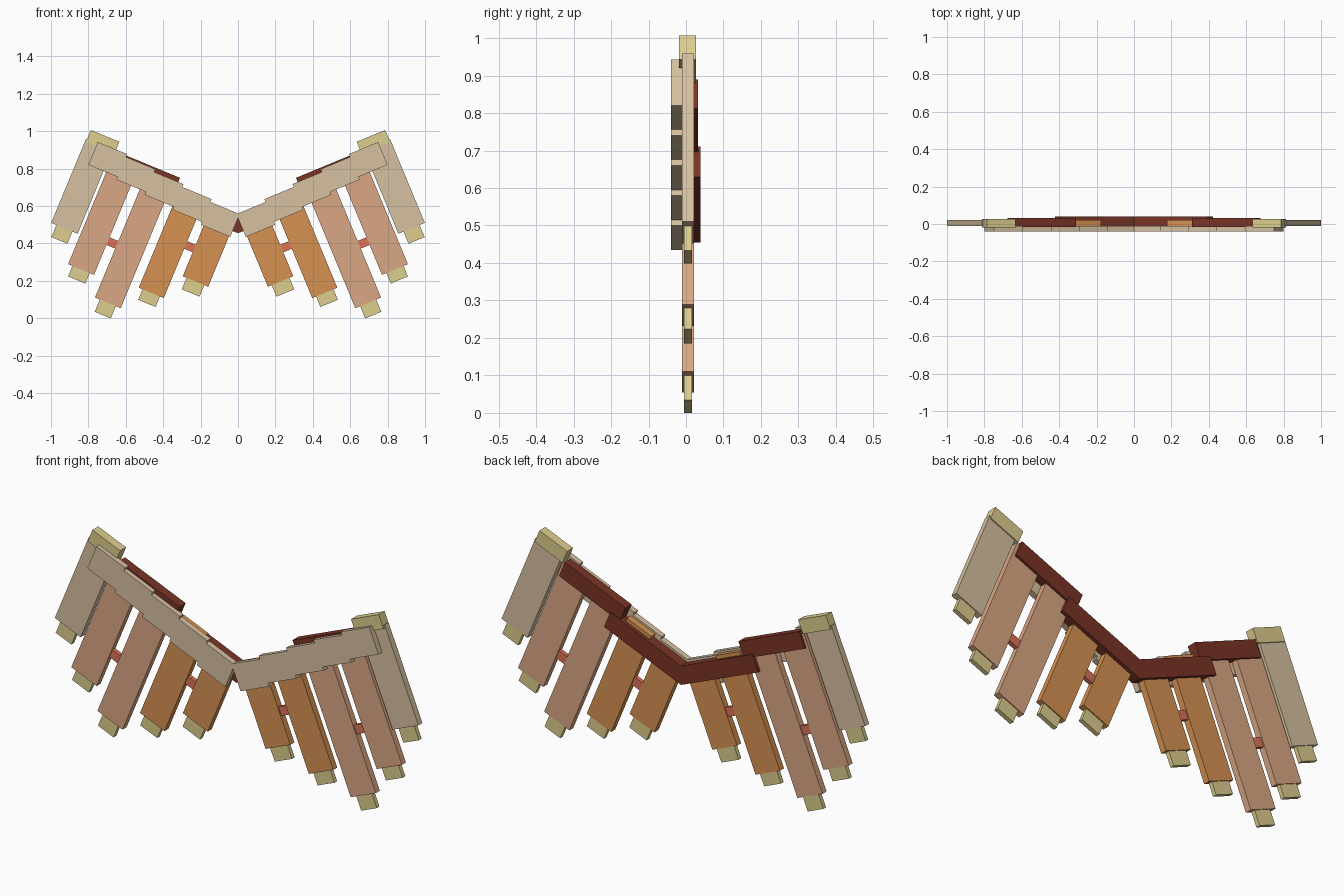
import bpy, math
from mathutils import Matrix

if "Cube" in bpy.data.objects:
    bpy.data.objects.remove(bpy.data.objects["Cube"])

TILT = math.radians(22.5)  # upward slope of each wing


def material(name, rgb):
    lin = [((c / 255 + 0.055) / 1.055) ** 2.4 for c in rgb]
    m = bpy.data.materials.new(name)
    m.diffuse_color = (*lin, 1)
    m.use_nodes = True
    m.node_tree.nodes["Principled BSDF"].inputs["Base Color"].default_value = m.diffuse_color
    return m


BEIGE = material("beige", (214, 193, 160))
SALMON = material("salmon", (218, 167, 132))
ORANGE = material("orange", (214, 145, 82))
STRAW = material("straw", (220, 205, 142))
MAROON = material("maroon", (122, 52, 37))
CORAL = material("coral", (220, 114, 88))

FACES = [(0, 1, 3, 2), (4, 6, 7, 5), (0, 4, 5, 1), (2, 3, 7, 6), (0, 2, 6, 4), (1, 5, 7, 3)]


def box(name, u, v, y, mat):
    """Box in wing space (u along the arm, v across it), built on both sides."""
    turn = Matrix.Rotation(-TILT, 3, 'Y')
    corners = [turn @ (Matrix.Identity(3).col[0] * a + Matrix.Identity(3).col[1] * b
                       + Matrix.Identity(3).col[2] * c)
               for a in u for b in y for c in v]
    for side, s in (("right", 1), ("left", -1)):
        me = bpy.data.meshes.new(f"{name}_{side}")
        faces = FACES if s == 1 else [f[::-1] for f in FACES]
        me.from_pydata([(s * p.x, p.y, p.z) for p in corners], [], faces)
        me.materials.append(mat)
        bpy.context.collection.objects.link(bpy.data.objects.new(f"{name}_{side}", me))


# feathers: u start, u end, bottom, top, colour, tip inset, tip length
feathers = [
    (0.212, 0.359, 0.095, 0.490, ORANGE, 0.022, 0.067),
    (0.408, 0.553, -0.052, 0.525, ORANGE, 0.022, 0.061),
    (0.600, 0.749, -0.190, 0.560, SALMON, 0.028, 0.071),
    (0.800, 0.950, -0.080, 0.560, SALMON, 0.025, 0.061),
    (0.965, 1.118, 0.089, 0.575, BEIGE, 0.030, 0.070),
]
for i, (u0, u1, v0, v1, mat, inset, tip) in enumerate(feathers, 1):
    box(f"feather_{i}", (u0, u1), (v0, v1), (-0.011, 0.021), mat)
    box(f"feather_tip_{i}", (u0 + inset, u1 - inset), (v0 - tip, v0 + 0.02), (-0.005, 0.016), STRAW)

# small links between feather pairs
box("link_inner", (0.35, 0.42), (0.233, 0.277), (-0.005, 0.016), CORAL)
box("link_outer", (0.74, 0.81), (0.093, 0.137), (-0.005, 0.016), CORAL)

# stepped plates along the front of the arm
for i in range(5):
    u0, v0 = 0.205 + 0.1696 * i, 0.386 + 0.0165 * i
    box(f"front_plate_{i + 1}", (u0, u0 + 0.1696), (v0, v0 + 0.132), (-0.040, -0.011), BEIGE)

# rear arm bars and the cap at the wing corner
box("arm_bar_inner", (0.175, 0.632), (0.420, 0.507), (-0.012, 0.039), MAROON)
box("arm_bar_outer", (0.574, 0.935), (0.492, 0.575), (-0.016, 0.032), MAROON)
box("corner_cap", (0.947, 1.112), (0.560, 0.629), (-0.019, 0.027), STRAW)
